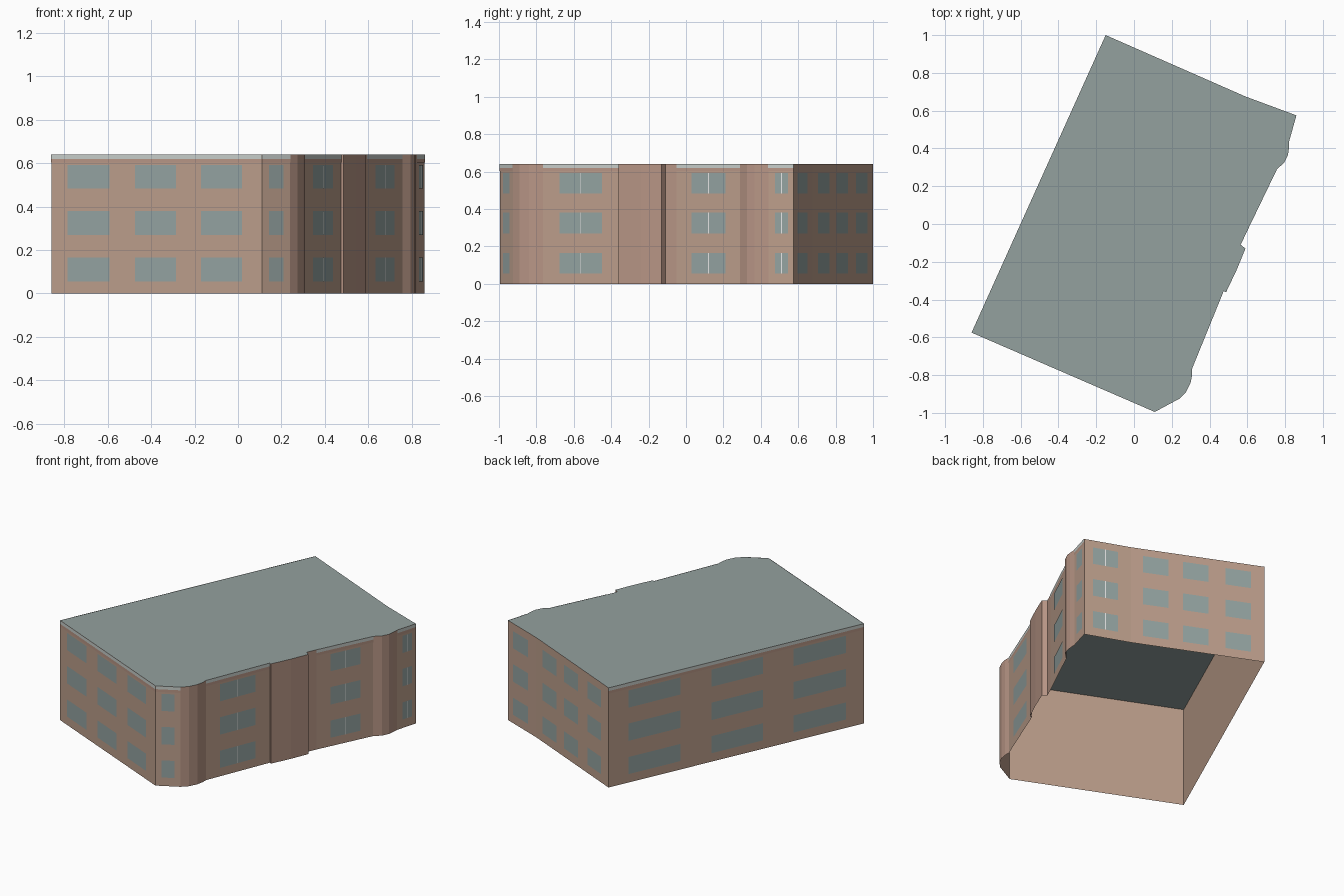
import bpy
from mathutils import Vector

cube = bpy.data.objects.get("Cube")
if cube:
    bpy.data.objects.remove(cube)

HEIGHT = 0.64
ROWS = [(0.055, 0.165), (0.268, 0.38), (0.482, 0.592)]


def material(name, rgb):
    m = bpy.data.materials.new(name)
    m.use_nodes = True
    col = [((c / 255 + 0.055) / 1.055) ** 2.4 for c in rgb] + [1]
    m.diffuse_color = col
    m.node_tree.nodes["Principled BSDF"].inputs["Base Color"].default_value = col
    return m


wall_mat = material("tan_wall", (188, 158, 139))
trim_mat = material("rose_tan_trim", (184, 150, 134))
grey_mat = material("grey_green_roof", (148, 161, 159))
glass_mat = material("grey_green_glass", (148, 163, 161))
band_mat = material("pale_parapet", (200, 206, 202))
white_mat = material("white_mullion", (235, 235, 235))


def build(name, verts, faces, mats):
    me = bpy.data.meshes.new(name)
    me.from_pydata(verts, [], faces)
    for m in mats:
        me.materials.append(m)
    ob = bpy.data.objects.new(name, me)
    bpy.context.collection.objects.link(ob)
    return ob


# Footprint corners, counter-clockwise, grouped by facade
front = [(-0.86, -0.575), (0.11, -0.995)]
front_bay = [(0.24, -0.925), (0.275, -0.89), (0.3, -0.84), (0.308, -0.8), (0.308, -0.765)]
side_step = [(0.475, -0.355), (0.487, -0.362), (0.545, -0.24),
             (0.59, -0.13), (0.565, -0.11), (0.593, -0.05)]
back_bay = [(0.757, 0.29), (0.795, 0.325), (0.815, 0.365), (0.82, 0.4), (0.822, 0.44)]
back = [(0.86, 0.575), (0.59, 0.675), (-0.15, 1.0)]
plan = front + front_bay + side_step + back_bay + back
n = len(plan)

# Facades: start corner -> (window spans along the wall, pale band, mullion)
facades = {
    (-0.86, -0.575): ([(0.077, 0.278), (0.397, 0.593), (0.711, 0.907)], True, False),
    (0.11, -0.995): ([(0.25, 0.76)], True, False),
    (0.308, -0.765): ([(0.22, 0.77)], True, True),
    (0.593, -0.05): ([(0.24, 0.77)], True, True),
    (0.822, 0.44): ([(0.27, 0.78)], True, True),
    (0.86, 0.575): ([(0.18, 0.72)], False, True),
    (0.59, 0.675): ([(0.09, 0.28), (0.39, 0.58), (0.71, 0.9)], False, False),
    (-0.15, 1.0): ([(0.078, 0.281), (0.402, 0.605), (0.723, 0.93)], True, False),
}

# Walls, open underneath; plain sections take the trim colour
verts = [(x, y, z) for z in (0, HEIGHT) for x, y in plan]
faces = [(i, (i + 1) % n, (i + 1) % n + n, i + n) for i in range(n)]
walls = build("outer_walls", verts, faces, [wall_mat, trim_mat])
for i, p in enumerate(walls.data.polygons):
    p.material_index = 0 if plan[i] in facades else 1

# Flat roof
build("flat_roof", [(x, y, HEIGHT) for x, y in plan], [range(n)], [grey_mat])


def plates(name, a, b, rects, mat, lift):
    """Thin flat plates on the wall a-b; each rect is (u0, u1, z0, z1)."""
    a, b = Vector((*a, 0)), Vector((*b, 0))
    d = b - a
    out = Vector((d.y, -d.x, 0)).normalized() * lift
    v = []
    for u0, u1, z0, z1 in rects:
        for u, z in ((u0, z0), (u1, z0), (u1, z1), (u0, z1)):
            v.append(a + d * u + out + Vector((0, 0, z)))
    build(name, v, [range(k, k + 4) for k in range(0, len(v), 4)], [mat])


# Windows, mullions and parapet bands
for i, a in enumerate(plan):
    if a not in facades:
        continue
    b = plan[(i + 1) % n]
    spans, band, mullion = facades[a]
    panes = [(u0, u1, z0, z1) for u0, u1 in spans for z0, z1 in ROWS]
    plates("windows", a, b, panes, glass_mat, 0.002)
    if mullion:
        half = 0.002 / (Vector(b) - Vector(a)).length
        bars = [((u0 + u1) / 2 - half, (u0 + u1) / 2 + half, z0, z1) for u0, u1, z0, z1 in panes]
        plates("window_mullions", a, b, bars, white_mat, 0.003)
    if band:
        plates("parapet_band", a, b, [(0, 1, 0.62, HEIGHT)], band_mat, 0.002)
        plates("cornice_strip", a, b, [(0, 1, 0.603, 0.62)], trim_mat, 0.002)
